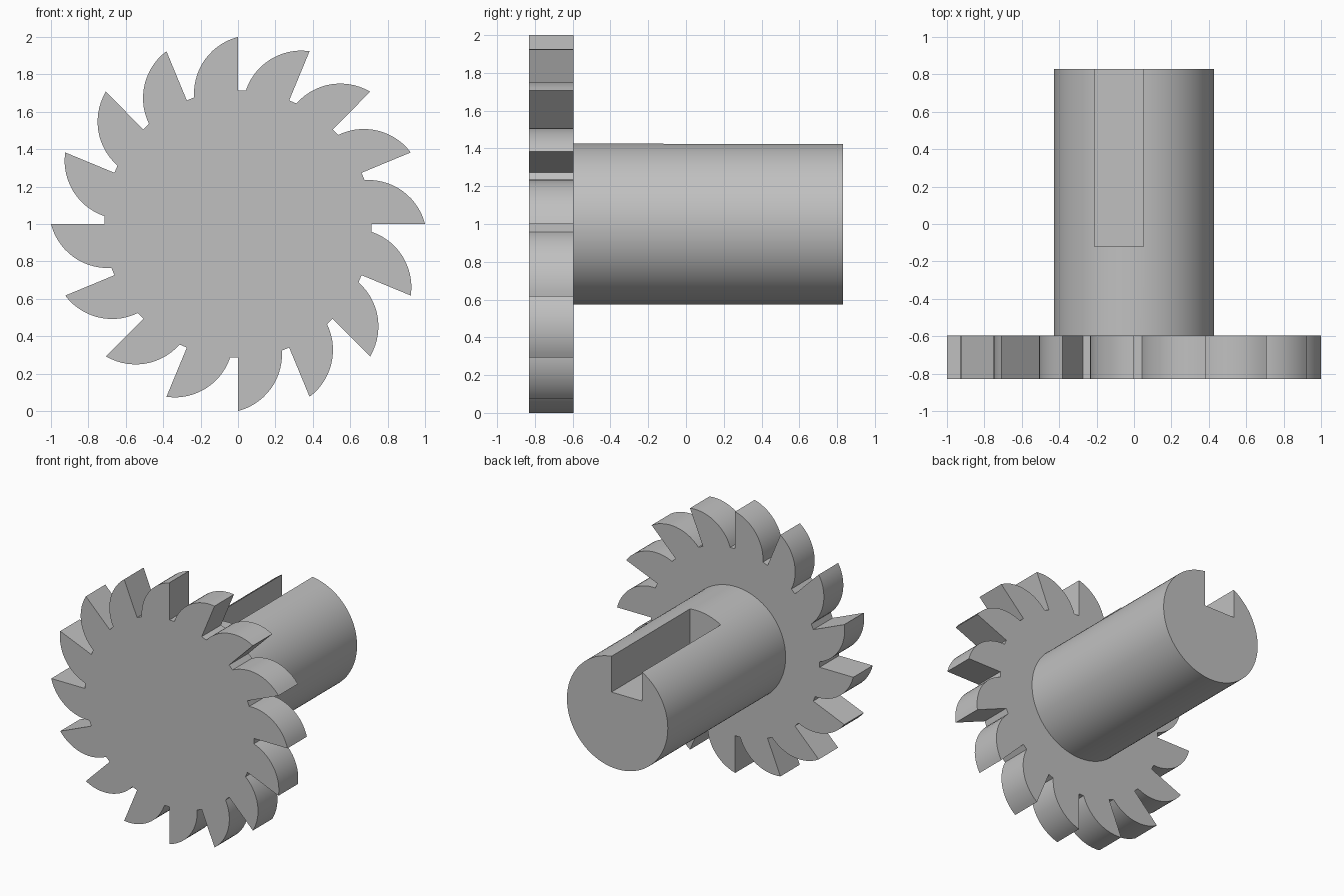
import bpy, bmesh, math
from mathutils import Vector, Matrix

if "Cube" in bpy.data.objects:
    bpy.data.objects.remove(bpy.data.objects["Cube"], do_unlink=True)

TEETH = 16
ROOT_R = 0.715
SHAFT_R = 0.427
FRONT, WHEEL_BACK, END = -0.83, -0.595, 0.83

# Single plain grey
steel = bpy.data.materials.new("plain_grey")
steel.use_nodes = True
grey = (0.53, 0.53, 0.53, 1)
steel.diffuse_color = grey
steel.node_tree.nodes["Principled BSDF"].inputs["Base Color"].default_value = grey


def extrude_profile(name, points, y0, y1):
    """Solid from an (x, z) outline around the axle, extruded along y."""
    bm = bmesh.new()
    face = bm.faces.new([bm.verts.new((p.x, y0, p.y + 1)) for p in points])
    ext = bmesh.ops.extrude_face_region(bm, geom=[face])
    moved = [v for v in ext["geom"] if isinstance(v, bmesh.types.BMVert)]
    bmesh.ops.translate(bm, verts=moved, vec=(0, y1 - y0, 0))
    bmesh.ops.recalc_face_normals(bm, faces=bm.faces)
    mesh = bpy.data.meshes.new(name)
    bm.to_mesh(mesh)
    bm.free()
    mesh.materials.append(steel)
    obj = bpy.data.objects.new(name, mesh)
    bpy.context.collection.objects.link(obj)
    return obj


def activate(obj):
    bpy.ops.object.select_all(action='DESELECT')
    obj.select_set(True)
    bpy.context.view_layer.objects.active = obj


def arc(a, b, rise, steps):
    """Circular arc from a to b, bulging to the left of a->b by rise."""
    half = (b - a).length / 2
    along = (b - a).normalized()
    normal = Vector((-along.y, along.x))
    radius = (half ** 2 + rise ** 2) / (2 * rise)
    centre = (a + b) / 2 - normal * (radius - rise)
    sweep = math.asin(half / radius)
    angles = [sweep * (2 * i / steps - 1) for i in range(steps + 1)]
    return [centre + along * radius * math.sin(t) + normal * radius * math.cos(t)
            for t in angles]


# Saw-toothed wheel: radial face, short root, curved back up to the next tip
pitch = 2 * math.pi / TEETH
next_tip = Vector((math.sin(pitch), math.cos(pitch)))
tooth = [Vector((0, ROOT_R))] + arc(Vector((0.042, ROOT_R)), next_tip, 0.072, 14)
outline = []
for i in range(TEETH):
    turn = Matrix.Rotation(-i * pitch, 2)
    outline += [turn @ p for p in tooth]
wheel = extrude_profile("toothed_wheel", outline, FRONT, WHEEL_BACK)

# Round shaft
sides = 96
circle = [Vector((SHAFT_R * math.cos(2 * math.pi * i / sides),
                  SHAFT_R * math.sin(2 * math.pi * i / sides))) for i in range(sides)]
shaft = extrude_profile("shaft", circle, WHEEL_BACK - 0.05, END)

# Keyway cut, open at the back end
slot = [Vector(p) for p in ((-0.21, 0.15), (0.05, 0.15), (0.05, 0.6), (-0.21, 0.6))]
cutter = extrude_profile("keyway_cutter", slot, -0.12, END + 0.2)
cutter.hide_render = True
cut = shaft.modifiers.new("keyway", 'BOOLEAN')
cut.operation = 'DIFFERENCE'
cut.solver = 'EXACT'
cut.object = cutter
activate(shaft)
bpy.ops.object.modifier_apply(modifier=cut.name)
bpy.data.objects.remove(cutter, do_unlink=True)

for obj in (wheel, shaft):
    activate(obj)
    bpy.ops.object.shade_smooth_by_angle(angle=math.radians(25))
